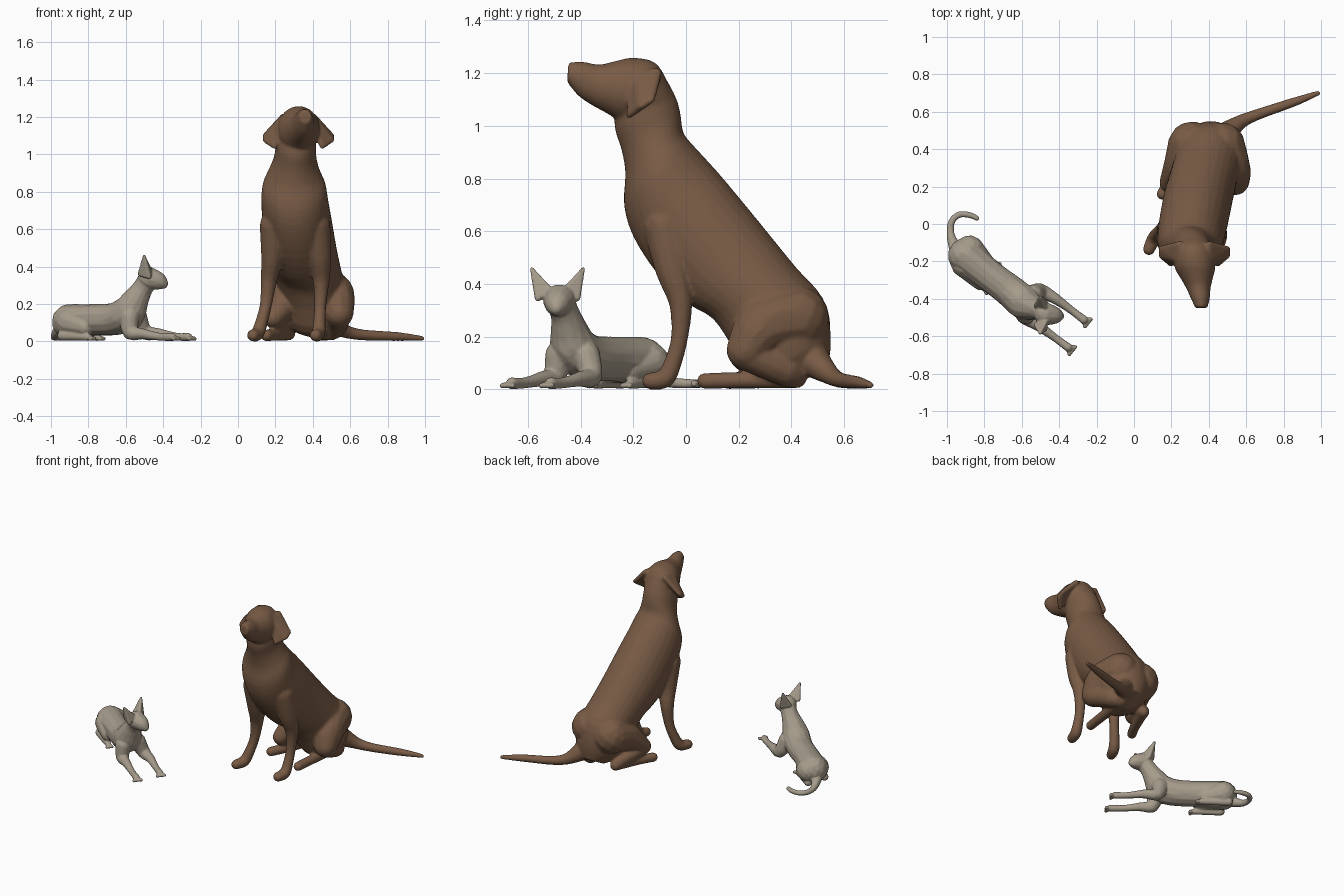
import bpy, bmesh, math
from mathutils import Vector

# unit sphere directions used for every rounded mass
N = 64
DIRS = []
for i in range(N):
    h = 1 - 2 * (i + 0.5) / N
    s, a = math.sqrt(1 - h * h), i * 2.39996
    DIRS.append(Vector((s * math.cos(a), s * math.sin(a), h)))


def ball(k):
    c = Vector(k[:3])
    return [c + d * k[3] for d in DIRS]


def ring(k):
    # ellipse spanned by a front point, a back point (y, z) and a half width in x
    y1, z1, y2, z2, x, w = k
    c = Vector((x, (y1 + y2) / 2, (z1 + z2) / 2))
    v = Vector((0, (y2 - y1) / 2, (z2 - z1) / 2))
    return [c + v * math.cos(t * math.tau / 28) + Vector((w * math.sin(t * math.tau / 28), 0, 0))
            for t in range(28)]


def hull(bm, pts):
    t = bmesh.new()
    vs = [t.verts.new(p) for p in pts]
    r = bmesh.ops.convex_hull(t, input=vs)
    junk = {g for g in r["geom_interior"] + r["geom_unused"] if isinstance(g, bmesh.types.BMVert)}
    bmesh.ops.delete(t, geom=list(junk), context='VERTS')
    me = bpy.data.meshes.new("piece")
    t.to_mesh(me)
    t.free()
    bm.from_mesh(me)
    bpy.data.meshes.remove(me)


def spline(keys, n=3):
    # Catmull-Rom through all key values
    k = [keys[0]] + list(keys) + [keys[-1]]
    out = []
    for a, b, c, d in zip(k, k[1:], k[2:], k[3:]):
        for j in range(n):
            t = j / n
            out.append([0.5 * (2 * q + (r - p) * t + (2 * p - 5 * q + 4 * r - s) * t * t
                               + (3 * q - p - 3 * r + s) * t ** 3)
                        for p, q, r, s in zip(a, b, c, d)])
    return out + [list(keys[-1])]


def chain(bm, keys, section=ball):
    ks = spline(keys)
    for a, b in zip(ks, ks[1:]):
        hull(bm, section(a) + section(b))


def mass(bm, balls):
    hull(bm, [p for b in balls for p in ball(b)])


def finish(bm, name, colour, voxel, iterations):
    bmesh.ops.recalc_face_normals(bm, faces=bm.faces)
    me = bpy.data.meshes.new(name)
    bm.to_mesh(me)
    bm.free()
    ob = bpy.data.objects.new(name, me)
    bpy.context.collection.objects.link(ob)
    mat = bpy.data.materials.new(name + "_coat")
    mat.diffuse_color = (*colour, 1)
    me.materials.append(mat)
    m = ob.modifiers.new("fuse", 'REMESH')
    m.mode, m.voxel_size, m.use_smooth_shade = 'VOXEL', voxel, True
    s = ob.modifiers.new("soften", 'SMOOTH')
    s.factor, s.iterations = 0.5, iterations


# ---------- sitting dog ----------
dog = bmesh.new()
# torso and neck, rump to nape
chain(dog, [
    (0.40, 0.02, 0.54, 0.09, 0.42, 0.08), (0.25, 0.04, 0.55, 0.20, 0.41, 0.16),
    (0.17, 0.17, 0.52, 0.345, 0.40, 0.18), (0.10, 0.27, 0.42, 0.46, 0.375, 0.18),
    (0.0, 0.33, 0.29, 0.62, 0.345, 0.185), (-0.11, 0.44, 0.15, 0.79, 0.32, 0.185),
    (-0.20, 0.58, 0.07, 0.88, 0.305, 0.18), (-0.235, 0.70, 0.01, 0.945, 0.30, 0.17),
    (-0.23, 0.82, -0.012, 0.98, 0.30, 0.14), (-0.245, 0.91, -0.02, 1.04, 0.305, 0.115),
    (-0.27, 0.99, -0.035, 1.10, 0.31, 0.108), (-0.27, 1.08, -0.07, 1.17, 0.315, 0.10)], ring)
# head and muzzle
chain(dog, [
    (-0.10, 1.02, -0.055, 1.13, 0.318, 0.07), (-0.16, 1.0, -0.11, 1.235, 0.32, 0.105),
    (-0.25, 1.02, -0.20, 1.258, 0.325, 0.11), (-0.305, 1.05, -0.27, 1.245, 0.335, 0.087),
    (-0.36, 1.08, -0.33, 1.232, 0.345, 0.064), (-0.41, 1.115, -0.39, 1.243, 0.355, 0.05),
    (-0.45, 1.165, -0.447, 1.24, 0.36, 0.032)], ring)
# hanging ears
for mirror in (False, True):
    ear = [(0.40, -0.11, 1.20, 0.02), (0.40, -0.19, 1.19, 0.02), (0.502, -0.13, 1.10, 0.013),
           (0.45, -0.215, 1.04, 0.013), (0.502, -0.17, 1.075, 0.013)]
    mass(dog, [(0.645 - x if mirror else x, y, z, r) for x, y, z, r in ear])
# front legs
chain(dog, [(0.41, -0.08, 0.62, 0.085), (0.435, -0.05, 0.45, 0.065), (0.445, -0.02, 0.33, 0.045),
            (0.44, -0.024, 0.20, 0.033), (0.435, -0.05, 0.10, 0.034),
            (0.43, -0.08, 0.042, 0.037), (0.415, -0.135, 0.032, 0.033)])
chain(dog, [(0.20, -0.08, 0.62, 0.085), (0.185, -0.05, 0.45, 0.062), (0.165, -0.02, 0.33, 0.045),
            (0.15, -0.024, 0.20, 0.033), (0.125, -0.05, 0.10, 0.034),
            (0.105, -0.08, 0.042, 0.037), (0.08, -0.135, 0.032, 0.033)])
# hind legs: thigh, then shin and foot
chain(dog, [(0.47, 0.42, 0.27, 0.125), (0.515, 0.30, 0.245, 0.11), (0.54, 0.23, 0.15, 0.078)])
chain(dog, [(0.54, 0.23, 0.14, 0.07), (0.51, 0.38, 0.075, 0.065), (0.47, 0.42, 0.045, 0.04)])
chain(dog, [(0.47, 0.42, 0.04, 0.036), (0.445, 0.20, 0.035, 0.032), (0.43, 0.072, 0.032, 0.031)])
chain(dog, [(0.31, 0.42, 0.25, 0.13), (0.26, 0.32, 0.22, 0.10), (0.19, 0.22, 0.125, 0.055)])
chain(dog, [(0.19, 0.22, 0.12, 0.05), (0.25, 0.37, 0.07, 0.05), (0.27, 0.42, 0.04, 0.036)])
chain(dog, [(0.27, 0.42, 0.04, 0.036), (0.20, 0.25, 0.035, 0.033), (0.152, 0.16, 0.032, 0.032)])
# tail
chain(dog, [(0.48, 0.47, 0.12, 0.07), (0.56, 0.54, 0.06, 0.04), (0.66, 0.585, 0.035, 0.03),
            (0.85, 0.65, 0.026, 0.025), (0.985, 0.70, 0.016, 0.014)])
finish(dog, "dog", (0.19, 0.105, 0.06), 0.008, 6)

# ---------- lying cat ----------
cat = bmesh.new()
# torso and neck
chain(cat, [(-0.90, -0.17, 0.105, 0.096), (-0.78, -0.27, 0.115, 0.086), (-0.66, -0.36, 0.12, 0.088),
            (-0.59, -0.42, 0.15, 0.092), (-0.555, -0.44, 0.21, 0.075),
            (-0.515, -0.455, 0.275, 0.057), (-0.49, -0.47, 0.315, 0.055)])
# head and muzzle
chain(cat, [(-0.475, -0.48, 0.337, 0.062), (-0.43, -0.488, 0.325, 0.048), (-0.40, -0.492, 0.308, 0.027)])
# pointed ears
for s in (-1, 1):
    mass(cat, [(x, -0.4875 + s * y, z, r) for x, y, z, r in
               ((-0.502, 0.098, 0.458, 0.007), (-0.525, 0.05, 0.36, 0.012),
                (-0.475, 0.075, 0.345, 0.012), (-0.47, 0.032, 0.383, 0.01))])


def toes(x, y, r):
    # row of toes across the paw
    for k in (-1.5, -0.5, 0.5, 1.5):
        mass(cat, [(x, y, 0.02, 0.012),
                   (x + 0.022 + k * r * 0.8, y - 0.017 + k * r, 0.014, 0.011)])


# stretched front legs
for leg in ([(-0.54, -0.38, 0.13, 0.055), (-0.50, -0.36, 0.05, 0.042), (-0.42, -0.40, 0.04, 0.029),
             (-0.33, -0.465, 0.025, 0.021), (-0.268, -0.512, 0.023, 0.023)],
            [(-0.58, -0.48, 0.13, 0.055), (-0.575, -0.50, 0.05, 0.042), (-0.51, -0.545, 0.04, 0.029),
             (-0.42, -0.61, 0.025, 0.021), (-0.352, -0.66, 0.023, 0.023)]):
    chain(cat, leg)
    toes(leg[-1][0], leg[-1][1], 0.013)
# folded hind legs: thigh and foot
for thigh, foot in (([(-0.90, -0.21, 0.10, 0.08), (-0.82, -0.305, 0.075, 0.05)],
                     [(-0.94, -0.24, 0.03, 0.027), (-0.86, -0.30, 0.027, 0.023), (-0.80, -0.34, 0.022, 0.02)]),
                    ([(-0.88, -0.14, 0.10, 0.08), (-0.79, -0.215, 0.075, 0.05)],
                     [(-0.90, -0.11, 0.03, 0.027), (-0.82, -0.165, 0.027, 0.023), (-0.75, -0.21, 0.022, 0.02)])):
    chain(cat, thigh)
    chain(cat, foot)
    toes(foot[-1][0], foot[-1][1], 0.009)
# curled tail
chain(cat, [(-0.955, -0.13, 0.06, 0.035), (-0.98, -0.06, 0.028, 0.022), (-0.976, 0.01, 0.022, 0.018),
            (-0.935, 0.05, 0.022, 0.017), (-0.875, 0.047, 0.022, 0.016), (-0.84, 0.03, 0.022, 0.014)])
finish(cat, "cat", (0.38, 0.33, 0.26), 0.005, 4)
